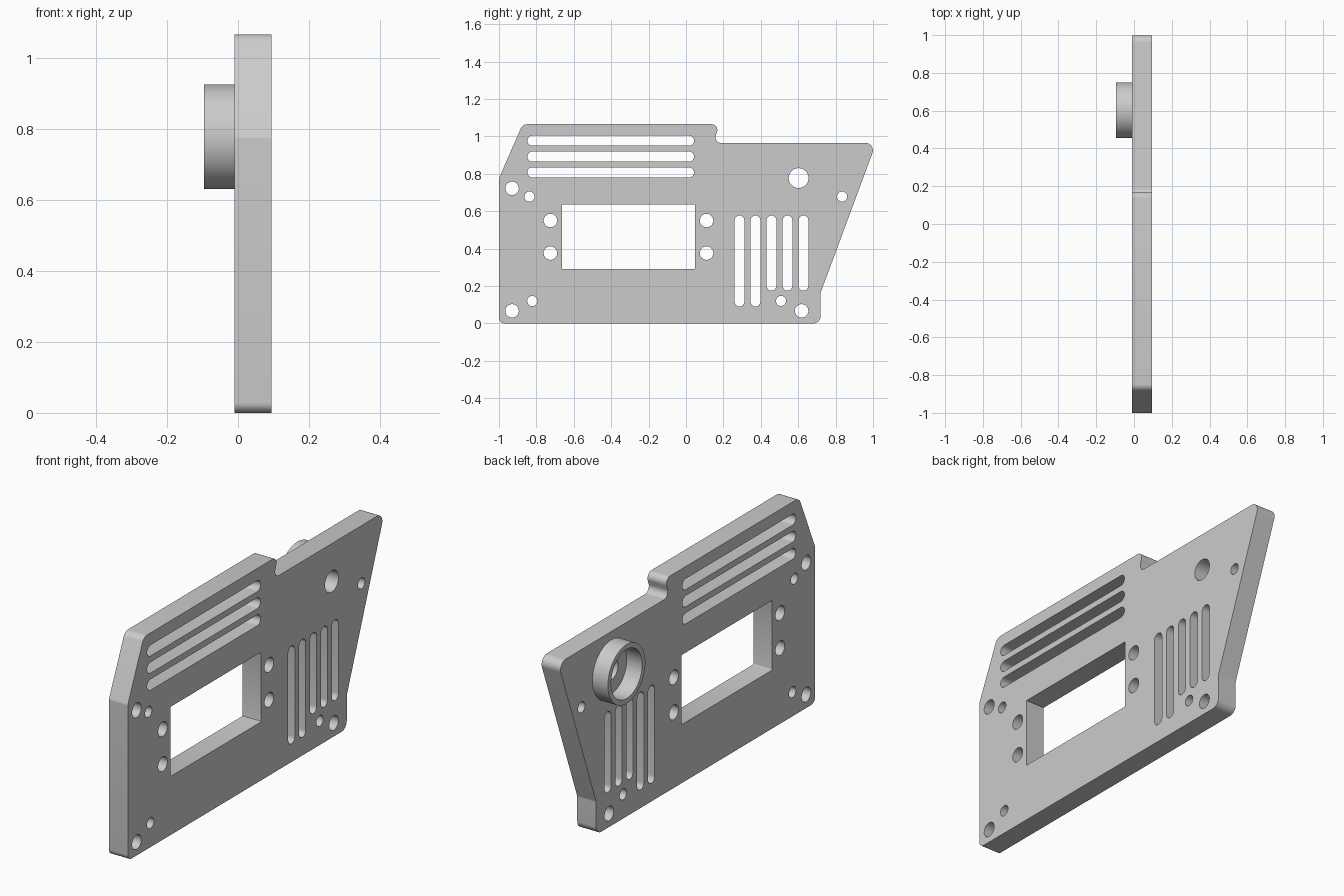
import bpy, bmesh
from math import atan2, cos, sin, tan, pi
from mathutils import Matrix, Vector

if "Cube" in bpy.data.objects:
    bpy.data.objects.remove(bpy.data.objects["Cube"], do_unlink=True)

# One plain grey for everything
grey = bpy.data.materials.new("plain grey")
grey.use_nodes = True
colour = (0.6, 0.6, 0.6, 1)
grey.diffuse_color = colour
grey.node_tree.nodes["Principled BSDF"].inputs["Base Color"].default_value = colour


def arc(centre, r, start, sweep, steps):
    """Points along an arc, both ends included."""
    angles = [start + sweep * k / steps for k in range(steps + 1)]
    return [Vector((centre.x + r * cos(a), centre.y + r * sin(a))) for a in angles]


def rounded(corners, steps=8):
    """Closed outline from (y, z, fillet radius) corners."""
    path = []
    for i, (y, z, r) in enumerate(corners):
        here = Vector((y, z))
        to_last = (Vector(corners[i - 1][:2]) - here).normalized()
        to_next = (Vector(corners[(i + 1) % len(corners)][:2]) - here).normalized()
        half = to_last.angle(to_next) / 2
        centre = here + (to_last + to_next).normalized() * (r / sin(half))
        first = here + to_last * (r / tan(half)) - centre
        last = here + to_next * (r / tan(half)) - centre
        start = atan2(first.y, first.x)
        sweep = (atan2(last.y, last.x) - start + pi) % (2 * pi) - pi
        path += arc(centre, r, start, sweep, steps)
    return path


def circle(y, z, r, n=40):
    return arc(Vector((y, z)), r, 0, 2 * pi, n)[:-1]


def slot(y0, z0, y1, z1, n=12):
    """Round-ended slot filling the given box."""
    r = min(y1 - y0, z1 - z0) / 2
    turn = -pi / 2 if y1 - y0 > z1 - z0 else 0
    return (arc(Vector((y1 - r, z1 - r)), r, turn, pi, n)
            + arc(Vector((y0 + r, z0 + r)), r, turn + pi, pi, n))


def extruded(name, loops, x0, x1):
    """Solid between x0 and x1 from an outline followed by its holes."""
    curve = bpy.data.curves.new(name, "CURVE")
    curve.dimensions = "2D"
    curve.fill_mode = "BOTH"
    curve.extrude = (x1 - x0) / 2
    for loop in loops:
        spline = curve.splines.new("POLY")
        spline.points.add(len(loop) - 1)
        for point, co in zip(spline.points, loop):
            point.co = (co.x, co.y, 0, 1)
        spline.use_cyclic_u = True
    helper = bpy.data.objects.new(name + " outline", curve)
    bpy.context.collection.objects.link(helper)
    graph = bpy.context.evaluated_depsgraph_get()
    mesh = bpy.data.meshes.new_from_object(helper.evaluated_get(graph))
    bpy.data.objects.remove(helper, do_unlink=True)
    # Stand the flat profile up in the y-z plane
    mesh.transform(Matrix(((0, 0, 1, (x0 + x1) / 2), (1, 0, 0, 0), (0, 1, 0, 0), (0, 0, 0, 1))))
    bm = bmesh.new()
    bm.from_mesh(mesh)
    bmesh.ops.remove_doubles(bm, verts=bm.verts, dist=0.0002)
    bmesh.ops.recalc_face_normals(bm, faces=bm.faces)
    bm.to_mesh(mesh)
    bm.free()
    mesh.materials.clear()
    mesh.materials.append(grey)
    obj = bpy.data.objects.new(name, mesh)
    bpy.context.collection.objects.link(obj)
    bpy.ops.object.select_all(action="DESELECT")
    obj.select_set(True)
    bpy.context.view_layer.objects.active = obj
    bpy.ops.object.shade_smooth_by_angle(angle=pi / 6)


# Plate outline with the stepped top and slanted ends
outline = rounded([(-1, 0, 0.03), (0.72, 0, 0.04), (0.72, 0.165, 0.03), (1.017, 0.965, 0.04),
                   (0.145, 0.965, 0.03), (0.18, 1.065, 0.03), (-0.874, 1.065, 0.04),
                   (-1, 0.775, 0.02)])

# Rectangular window
openings = [rounded([(-0.663, 0.291, 0.004), (0.048, 0.291, 0.004),
                     (0.048, 0.637, 0.004), (-0.663, 0.637, 0.004)], 3)]

# Long vents along the top, upright vents beside the window
for z in (0.807, 0.892, 0.977):
    openings.append(slot(-0.848, z - 0.027, 0.043, z + 0.027))
for i in range(5):
    y = 0.286 + 0.0855 * i
    openings.append(slot(y - 0.026, 0.09 if i < 2 else 0.175, y + 0.026, 0.577))

# Large and small bolt holes
for y, z in ((-0.93, 0.722), (-0.93, 0.067), (0.618, 0.067), (-0.725, 0.55),
             (-0.725, 0.376), (0.11, 0.55), (0.11, 0.376)):
    openings.append(circle(y, z, 0.036))
for y, z in ((-0.837, 0.678), (-0.822, 0.12), (0.508, 0.12), (0.835, 0.678)):
    openings.append(circle(y, z, 0.027))

# Shaft hole in the middle of the collar
hub = (0.602, 0.777)
openings.append(circle(*hub, 0.053))

extruded("side_plate", [outline] + openings, -0.01, 0.094)

# Raised collar around the shaft hole
extruded("round_collar", [circle(*hub, 0.147, 64), circle(*hub, 0.122, 64)], -0.095, -0.01)
